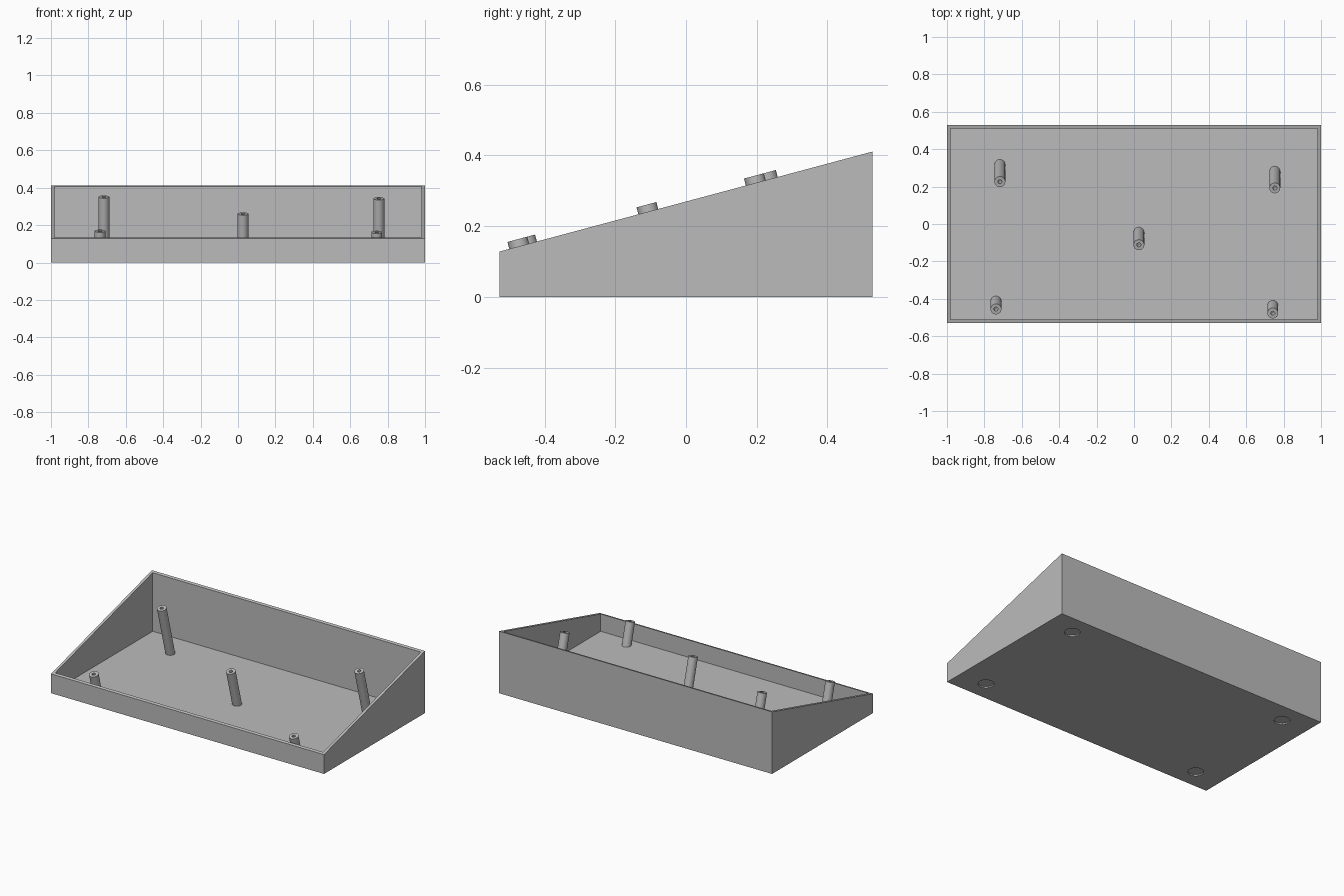
import bpy, bmesh, math
from mathutils import Matrix, Vector

if "Cube" in bpy.data.objects:
    bpy.data.objects.remove(bpy.data.objects["Cube"])

HX, HY = 1.0, 0.528
FRONT_Z, BACK_Z = 0.128, 0.411
WALL = 0.018
TILT = math.atan2(BACK_Z - FRONT_Z, 2 * HY)

grey = bpy.data.materials.new("plain grey")
grey.use_nodes = True
grey.diffuse_color = (0.5, 0.5, 0.5, 1)
grey.node_tree.nodes["Principled BSDF"].inputs["Base Color"].default_value = (0.5, 0.5, 0.5, 1)


def make_object(name, bm):
    bmesh.ops.recalc_face_normals(bm, faces=bm.faces)
    mesh = bpy.data.meshes.new(name)
    bm.to_mesh(mesh)
    bm.free()
    mesh.materials.append(grey)
    obj = bpy.data.objects.new(name, mesh)
    bpy.context.collection.objects.link(obj)
    return obj


def smooth(obj):
    bpy.ops.object.select_all(action="DESELECT")
    obj.select_set(True)
    bpy.context.view_layer.objects.active = obj
    bpy.ops.object.shade_smooth_by_angle(angle=math.radians(30))


def carve(target, cutter):
    mod = target.modifiers.new("carve", "BOOLEAN")
    mod.operation = "DIFFERENCE"
    mod.solver = "EXACT"
    mod.object = cutter
    bpy.context.view_layer.objects.active = target
    bpy.ops.object.modifier_apply(modifier=mod.name)
    bpy.data.objects.remove(cutter)


# Wedge-shaped case: side profile extruded across the width
bm = bmesh.new()
profile = [(-HY, 0), (HY, 0), (HY, BACK_Z), (-HY, FRONT_Z)]
side = bm.faces.new([bm.verts.new((-HX, y, z)) for y, z in profile])
grown = bmesh.ops.extrude_face_region(bm, geom=[side])["geom"]
bmesh.ops.translate(bm, vec=(2 * HX, 0, 0),
                    verts=[v for v in grown if isinstance(v, bmesh.types.BMVert)])
case = make_object("case", bm)

# Open cavity
bm = bmesh.new()
bmesh.ops.create_cube(bm, size=1, matrix=Matrix.Translation((0, 0, WALL + 0.5))
                      @ Matrix.Diagonal((2 * (HX - WALL), 2 * (HY - WALL), 1, 1)))
carve(case, make_object("cavity_cutter", bm))

# Shallow round foot recesses underneath
for sx in (-1, 1):
    for sy in (-1, 1):
        bm = bmesh.new()
        bmesh.ops.create_cone(bm, cap_ends=True, segments=40, radius1=0.047, radius2=0.047,
                              depth=0.016, matrix=Matrix.Translation((sx * 0.81, sy * 0.397, 0)))
        carve(case, make_object("recess_cutter", bm))
smooth(case)


def post(name, x, y):
    """Hollow-topped post square to the sloping rim, cut off level in the floor."""
    radius, hole, depth, length, lift = 0.029, 0.011, 0.06, 0.6, 0.021
    top = Vector((x, y, FRONT_Z + (y + HY) * math.tan(TILT) + lift))
    bm = bmesh.new()
    section = [(0, -length), (radius, -length), (radius, 0), (hole, 0),
               (hole, -depth), (0, -depth)]
    verts = [bm.verts.new((r, 0, z)) for r, z in section]
    edges = [bm.edges.new(pair) for pair in zip(verts, verts[1:])]
    bmesh.ops.spin(bm, geom=verts + edges, cent=(0, 0, 0), axis=(0, 0, 1),
                   angle=2 * math.pi, steps=32)
    bmesh.ops.remove_doubles(bm, verts=bm.verts, dist=0.0001)
    bmesh.ops.transform(bm, verts=bm.verts,
                        matrix=Matrix.Translation(top) @ Matrix.Rotation(TILT, 4, "X"))
    cut = bmesh.ops.bisect_plane(bm, geom=bm.verts[:] + bm.edges[:] + bm.faces[:],
                                 plane_co=(0, 0, 0.013), plane_no=(0, 0, 1), clear_inner=True)
    rim = [e for e in cut["geom_cut"] if isinstance(e, bmesh.types.BMEdge)]
    bmesh.ops.holes_fill(bm, edges=rim, sides=0)
    smooth(make_object(name, bm))


# Mounting posts
post("front_right_post", -0.738, -0.455)
post("front_left_post", 0.742, -0.477)
post("centre_post", 0.026, -0.112)
post("back_right_post", -0.717, 0.226)
post("back_left_post", 0.753, 0.192)
